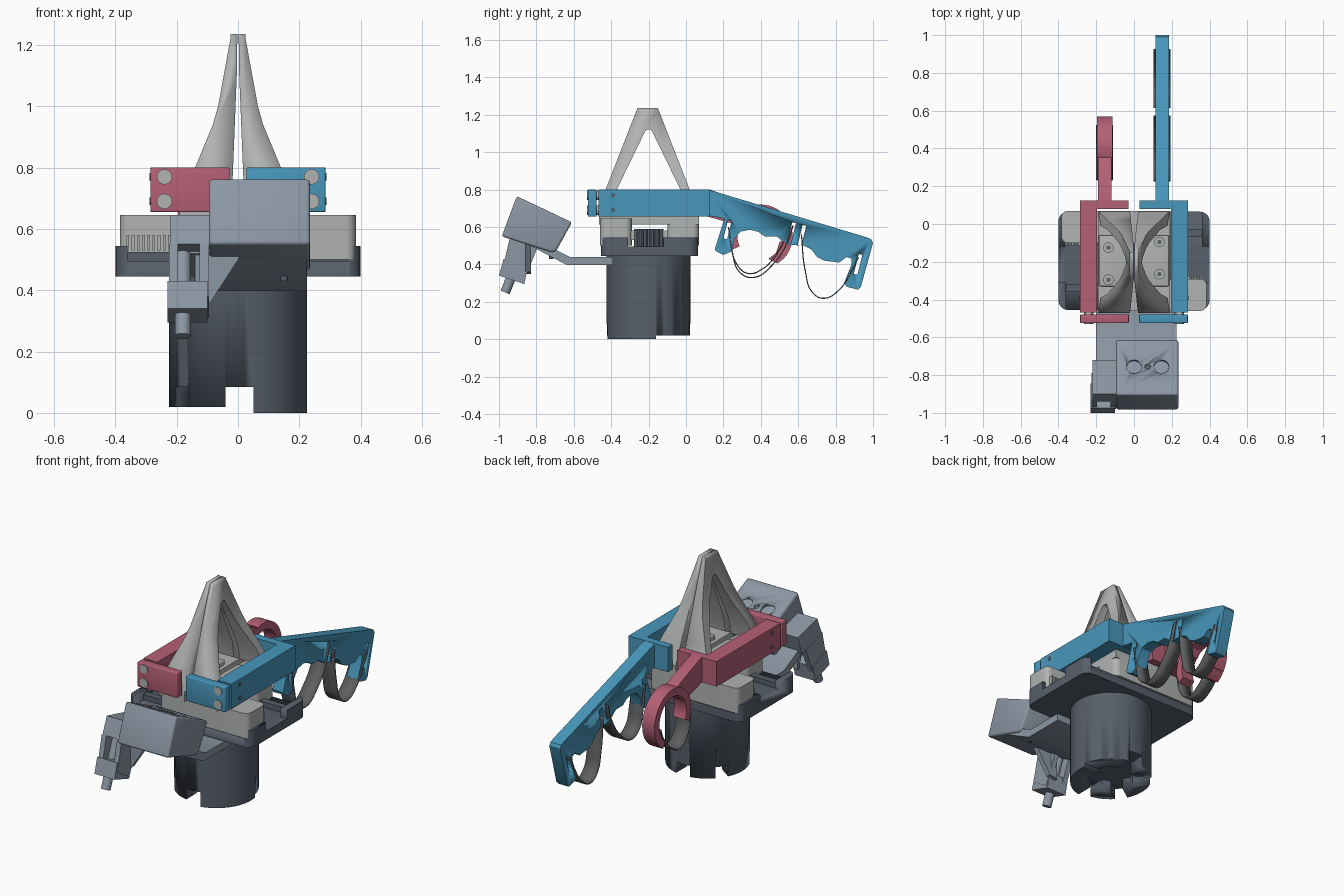
import bpy, bmesh, math
from mathutils import Vector

if "Cube" in bpy.data.objects:
    bpy.data.objects.remove(bpy.data.objects["Cube"])


def material(name, r, g, b):
    m = bpy.data.materials.new(name)
    m.use_nodes = True
    m.diffuse_color = (r, g, b, 1)
    m.node_tree.nodes["Principled BSDF"].inputs["Base Color"].default_value = (r, g, b, 1)
    return m


DARK = material("dark slate", .095, .115, .145)
SLATE = material("slate grey", .26, .31, .37)
LIGHT = material("light grey", .44, .45, .45)
BLUE = material("blue", .065, .31, .50)
RED = material("rose red", .46, .115, .18)
STRAP = material("strap grey", .11, .115, .12)


def finish(ob, mat):
    ob.data.materials.append(mat)
    bpy.ops.object.select_all(action='DESELECT')
    ob.select_set(True)
    bpy.context.view_layer.objects.active = ob
    return ob


def apply_modifier(ob, mod):
    bpy.context.view_layer.objects.active = ob
    bpy.ops.object.modifier_apply(modifier=mod.name)


def prism(name, pts, axis, a, b, mat, bevel=0):
    """Extrude a 2D profile along an axis, from a to b."""
    place = {'x': lambda p, t: (t, p[0], p[1]),
             'y': lambda p, t: (p[0], t, p[1]),
             'z': lambda p, t: (p[0], p[1], t)}[axis]
    bm = bmesh.new()
    ends = [[bm.verts.new(place(p, t)) for p in pts] for t in (a, b)]
    for e in ends:
        bm.faces.new(e)
    n = len(pts)
    for i in range(n):
        j = (i + 1) % n
        bm.faces.new((ends[0][i], ends[0][j], ends[1][j], ends[1][i]))
    bmesh.ops.recalc_face_normals(bm, faces=bm.faces)
    me = bpy.data.meshes.new(name)
    bm.to_mesh(me)
    bm.free()
    ob = bpy.data.objects.new(name, me)
    bpy.context.collection.objects.link(ob)
    finish(ob, mat)
    if bevel:
        mod = ob.modifiers.new("Bevel", 'BEVEL')
        mod.width, mod.segments = bevel, 3
        apply_modifier(ob, mod)
    bpy.ops.object.shade_smooth_by_angle()
    return ob


def box(name, x, y, z, mat, bevel=0):
    pts = [(x[0], y[0]), (x[1], y[0]), (x[1], y[1]), (x[0], y[1])]
    return prism(name, pts, 'z', z[0], z[1], mat, bevel)


def arc(cx, cy, r, a0, a1, n):
    return [(cx + r * math.cos(math.radians(a0 + (a1 - a0) * i / n)),
             cy + r * math.sin(math.radians(a0 + (a1 - a0) * i / n))) for i in range(n + 1)]


def rod(name, p, q, r, mat, sides=24):
    p, q = Vector(p), Vector(q)
    bpy.ops.mesh.primitive_cylinder_add(vertices=sides, radius=r, depth=(q - p).length,
                                        location=(p + q) / 2,
                                        rotation=(q - p).to_track_quat('Z', 'Y').to_euler())
    ob = bpy.context.object
    ob.name = name
    finish(ob, mat)
    bpy.ops.object.shade_smooth_by_angle()
    return ob


def cut(ob, tool, op='DIFFERENCE'):
    mod = ob.modifiers.new("Cut", 'BOOLEAN')
    mod.operation, mod.solver, mod.object = op, 'EXACT', tool
    apply_modifier(ob, mod)
    bpy.data.objects.remove(tool)


def rounded(x0, x1, y0, y1, r):
    return (arc(x1 - r, y1 - r, r, 0, 90, 5) + arc(x0 + r, y1 - r, r, 90, 180, 5)
            + arc(x0 + r, y0 + r, r, 180, 270, 5) + arc(x1 - r, y0 + r, r, 270, 360, 5))


CY = -.2  # centre line of the body in y

# Round body with a lugged, stepped lower rim
body = rod("body", (0, CY, 0), (0, CY, .45), .225, DARK, 64)
cut(body, rod("cutter", (0, CY, -.1), (0, CY, .085), .14, DARK, 8))
cut(body, box("cutter", (-.04, .05), (-.6, .2), (-.1, .085), DARK))
cut(body, box("cutter", (-.3, 0), (-.6, .2), (-.1, .02), DARK))
cut(body, box("cutter", (-.01, .3), (-.16, .2), (-.1, .02), DARK))
for ang in (145, 215):
    tool = box("cutter", (.1, .3), (-.035, .035), (-.1, .085), DARK)
    tool.location.y, tool.rotation_euler.z = CY, math.radians(ang)
    cut(body, tool)

# Tray with four raised corners
tray = prism("tray", rounded(-.4, .4, -.455, .065, .05), 'z', .445, .545, DARK)
cut(tray, box("cutter", (-.36, .36), (-1, 1), (.495, .7), DARK))
cut(tray, box("cutter", (-1, 1), (-.31, -.12), (.495, .7), DARK))
gear = [p for i in range(24) for p in arc(0, CY, .08 if i % 2 else .068, i * 15 - 5, i * 15 + 5, 1)]
prism("pinion", gear, 'z', .49, .59, DARK)

# Sliding jaws, racks and rails, one per side, turned half a turn
for s, side in ((1, "left"), (-1, "right")):
    def span(a, b):
        return tuple(sorted((s * a, s * b)))

    def depth(a, b):
        return tuple(sorted((-.195 + s * (a + .195), -.195 + s * (b + .195))))

    jaw = rounded(*span(-.19, .385), *depth(-.46, -.29), .035)
    prism(side + "_jaw", jaw, 'z', .50, .645, LIGHT)
    for i in range(16):
        x = .10 + i * .017
        box(side + "_rack_tooth", span(x, x + .009), depth(-.295, -.275), (.53, .58), LIGHT)
    box(side + "_rail", span(.05, .36), depth(-.07, -.03), (.49, .525), DARK)

# Two-part A-frame tower, with base plates and screws
frame_side = ([(-.47, .66), (-.43, .8), (-.26, 1.235), (-.15, 1.235), (.02, .8), (.07, .66),
               (-.01, .7), (-.03, .8)] + arc(-.2, 1.1, .022, 20, 160, 6)
              + [(-.37, .8), (-.39, .7)])
for s, side in ((1, "left"), (-1, "right")):
    tower = prism(side + "_tower", frame_side, 'x', 0, s * .22, LIGHT)
    front = [(.001, 1.3), (.018, 1.3), (.025, 1.22), (.065, 1.0), (.082, .94), (.14, .8), (.19, .66),
             (.19, .6), (.024, .6), (.004, 1.1)]
    cut(tower, prism("cutter", [(s * x, z) for x, z in front], 'y', -1, 1, LIGHT), 'INTERSECT')
    box(side + "_tower_base", sorted((s * .02, s * .19)), (-.465, .07), (.612, .672), LIGHT)
    box(side + "_tower_floor", sorted((s * .04, s * .185)), (-.33, -.06), (.67, .70), LIGHT, .008)
    for y in (-.11, -.28):
        y += s * .015
        rod(side + "_base_screw", (s * .135, y, .69), (s * .135, y, .715), .028, LIGHT)
        rod(side + "_screw_socket", (s * .135, y, .714), (s * .135, y, .717), .012, DARK, 6)

# Side frames clamped around the tower
for s, side, mat in ((1, "left", BLUE), (-1, "right", RED)):
    zs = (.655, .8)
    outline = [(.03, .125), (.285, .125), (.285, -.468), (.195, -.468), (.195, .08), (.03, .08)]
    prism(side + "_side_frame", [(s * x, y) for x, y in outline], 'z', *zs, mat)
    box(side + "_front_plate", sorted((s * .027, s * .285)), (-.525, -.478), zs, mat, .005)
    for z in (.69, .77):
        rod(side + "_clamp_screw", (s * .24, -.53, z), (s * .24, -.44, z), .025, LIGHT)
        rod(side + "_side_screw", (s * .284, -.39, z), (s * .288, -.39, z), .012, DARK, 12)

# Long grip arm with finger hollows and strap slots
grip = [(.12, .8), (.965, .545), (.99, .535), (1, .515), (.935, .28), (.92, .265), (.86, .28),
        (.845, .3), (.885, .4), (.885, .43), (.86, .44), (.82, .41), (.74, .42), (.70, .44),
        (.67, .48), (.63, .5), (.55, .505), (.515, .525), (.485, .55), (.42, .55), (.385, .575),
        (.34, .585), (.29, .575), (.255, .53), (.245, .47), (.2, .45), (.16, .47), (.155, .485),
        (.205, .645), (.12, .66)]
arm = prism("left_grip_arm", grip, 'x', .115, .185, BLUE)
for y, z, tall in ((.222, .585, .1), (.565, .57, .11), (.62, .555, .11), (.92, .40, .11)):
    tool = box("cutter", (0, .3), (-.01, .01), (-tall / 2, tall / 2), DARK)
    tool.location, tool.rotation_euler.x = (0, y, z), math.radians(-14)
    cut(arm, tool)

# Short arm with an open finger ring
prism("right_grip_arm", [(.1, .8), (.13, .8), (.30, .735), (.38, .70), (.32, .63), (.26, .615), (.1, .66)],
      'x', -.19, -.12, RED)
ring = arc(.40, .55, .17, -58, 205, 32) + arc(.40, .55, .125, 205, -58, 32)
prism("right_finger_ring", ring, 'x', -.195, -.115, RED)
prism("right_ring_tip", [(.44, .43), (.49, .405), (.54, .45), (.53, .54), (.50, .52), (.48, .46)],
      'x', -.19, -.12, RED)


# Thin sagging straps
def strap(name, x, pts):
    cu = bpy.data.curves.new(name, 'CURVE')
    cu.dimensions, cu.fill_mode, cu.extrude = '2D', 'NONE', .045
    sp = cu.splines.new('BEZIER')
    sp.bezier_points.add(len(pts) - 1)
    for bp, (y, z) in zip(sp.bezier_points, pts):
        bp.co = (y, z, 0)
        bp.handle_left_type = bp.handle_right_type = 'AUTO'
    ob = bpy.data.objects.new(name, cu)
    ob.location.x = x
    ob.rotation_euler = (math.pi / 2, 0, math.pi / 2)
    bpy.context.collection.objects.link(ob)
    cu.materials.append(STRAP)
    ob.modifiers.new("Thickness", 'SOLIDIFY').thickness = .006


strap("left_inner_strap", .148, [(.23, .6), (.25, .47), (.29, .36), (.36, .333), (.46, .40), (.54, .52), (.57, .61)])
strap("left_outer_strap", .148, [(.62, .56), (.64, .37), (.68, .25), (.74, .222), (.82, .27), (.88, .36), (.92, .44)])
strap("right_strap", -.155, [(.24, .52), (.27, .41), (.33, .355), (.41, .38), (.47, .44), (.52, .52)])

# Bent bracket carrying the sensor box
bracket = [(-.39, .44), (-.62, .44), (-.85, .555), (-.87, .52), (-.64, .398), (-.39, .398)]
prism("sensor_bracket", bracket, 'x', -.2, .225, SLATE)
for x in (-.15, .15):
    rod("bracket_bolt", (x, -.72, .43), (x, -.72, .46), .012, DARK, 12)
sensor = prism("sensor_box", [(-.905, .765), (-.61, .625), (-.695, .47), (-.72, .465), (-.985, .55)],
               'x', -.095, .235, SLATE, .012)
up = Vector((0, .429, .903))
for x, r in ((0, .04), (.145, .04), (.072, .015)):
    c = Vector((x, -.755, .694))
    cut(sensor, rod("cutter", c - up * .015, c + up * .05, r, SLATE))
rod("sensor_lens", Vector((.072, -.755, .694)) - up * .02, Vector((.072, -.755, .694)) - up * .008, .015, DARK)

# Side holder with struts, clamp and rod
prism("holder_block", [(-.9, .645), (-.72, .60), (-.76, .49), (-.94, .55)], 'x', -.22, -.09, SLATE)
for x in (-.225, -.125):
    prism("holder_strut", [(-.94, .55), (-.79, .5), (-.83, .40), (-.87, .31), (-.98, .38)],
          'x', x, x + .03, SLATE)
prism("holder_clamp", [(-.975, .43), (-.845, .385), (-.865, .295), (-1, .34)], 'x', -.23, -.10, SLATE)
prism("holder_gusset", [(-.14, .35), (-.09, .36), (.02, .53), (-.14, .53)], 'y', -.86, -.83, SLATE)
rod("holder_rod", (-.18, -.86, .52), (-.18, -.967, .25), .026, SLATE)
